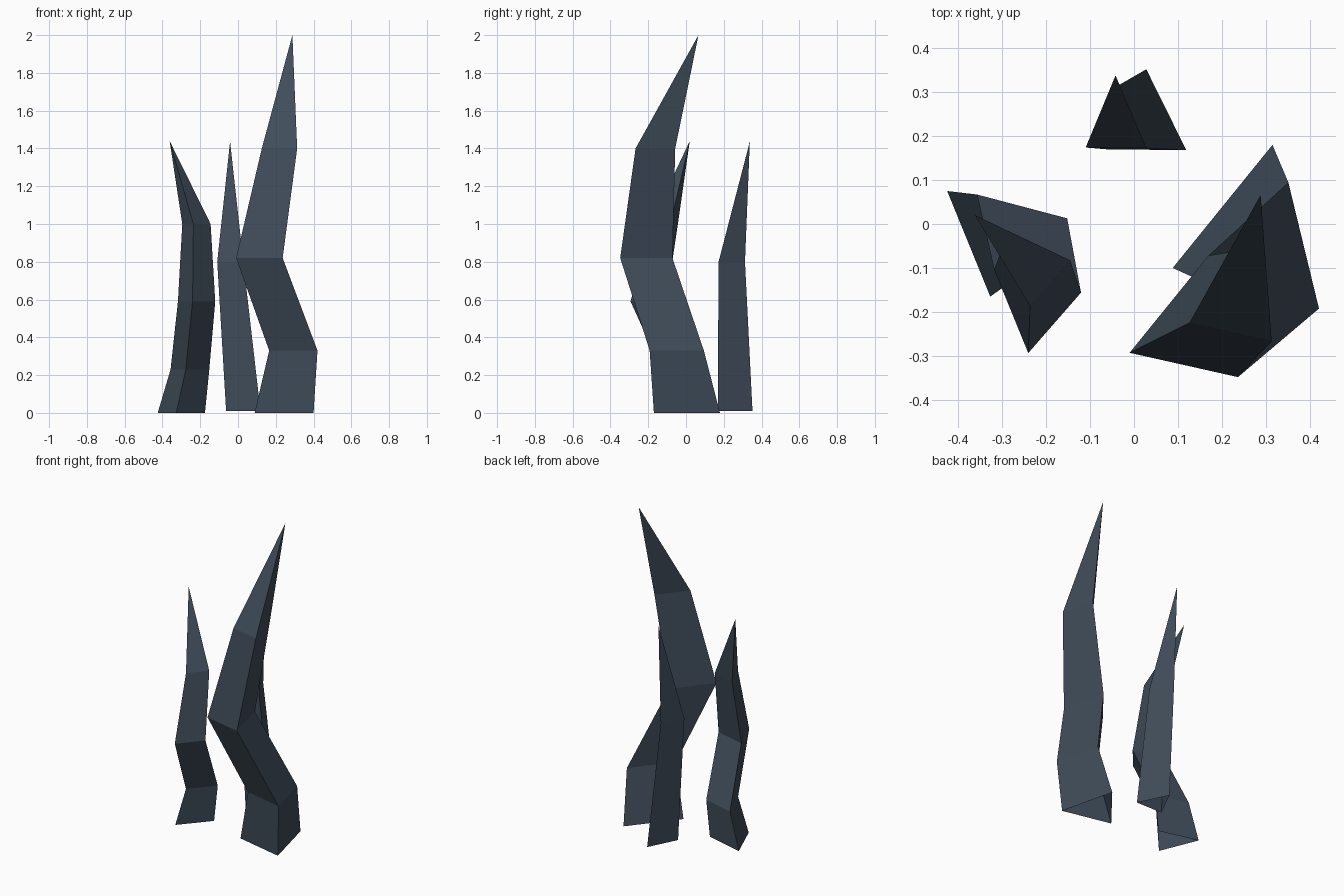
import bpy
from mathutils import Vector

if "Cube" in bpy.data.objects:
    bpy.data.objects.remove(bpy.data.objects["Cube"])

# Single dark slate colour
slate = bpy.data.materials.new("dark slate blue")
slate.diffuse_color = (0.05, 0.072, 0.1, 1)
slate.use_nodes = True
slate.node_tree.nodes["Principled BSDF"].inputs["Base Color"].default_value = slate.diffuse_color


def spike(name, base, rings, tip):
    """Triangular shard: base triangle scaled and shifted up the rings, open below.
    base: counter-clockwise xy corners; rings: (z, scale, position of first corner)."""
    offsets = [Vector(p) - Vector(base[0]) for p in base]
    verts, faces = [], []
    for z, scale, corner in rings:
        for off in offsets:
            p = Vector(corner) + off * scale
            verts.append((p.x, p.y, z))
    for r in range(len(rings) - 1):
        for i in range(3):
            j = (i + 1) % 3
            faces.append((r * 3 + i, r * 3 + j, r * 3 + 3 + j, r * 3 + 3 + i))
    # pointed top
    top = len(verts)
    verts.append(tip)
    for i in range(3):
        faces.append((top - 3 + i, top - 3 + (i + 1) % 3, top))
    mesh = bpy.data.meshes.new(name)
    mesh.from_pydata(verts, [], faces)
    mesh.materials.append(slate)
    obj = bpy.data.objects.new(name, mesh)
    bpy.context.collection.objects.link(obj)
    return obj


# Tall bent shard on the right
spike("tall_shard", [(0.088, -0.10), (0.40, -0.17), (0.315, 0.18)],
      [(0, 1, (0.088, -0.10)), (0.33, 0.82, (0.165, -0.135)),
       (0.82, 0.79, (-0.01, -0.293)), (1.4, 0.6, (0.126, -0.225))],
      (0.288, 0.066, 2.0))

# Medium bent shard on the left
spike("left_shard", [(-0.425, 0.075), (-0.327, -0.165), (-0.175, 0.009)],
      [(0, 1, (-0.425, 0.075)), (0.23, 0.82, (-0.357, 0.067)),
       (0.59, 0.79, (-0.318, -0.104)), (1.0, 0.6, (-0.295, -0.043))],
      (-0.362, 0.02, 1.44))

# Thin straight shard at the back
spike("back_shard", [(-0.063, 0.17), (0.119, 0.168), (0.028, 0.352)],
      [(0.01, 1, (-0.063, 0.17)), (0.8, 0.76, (-0.11, 0.174))],
      (-0.042, 0.338, 1.437))
